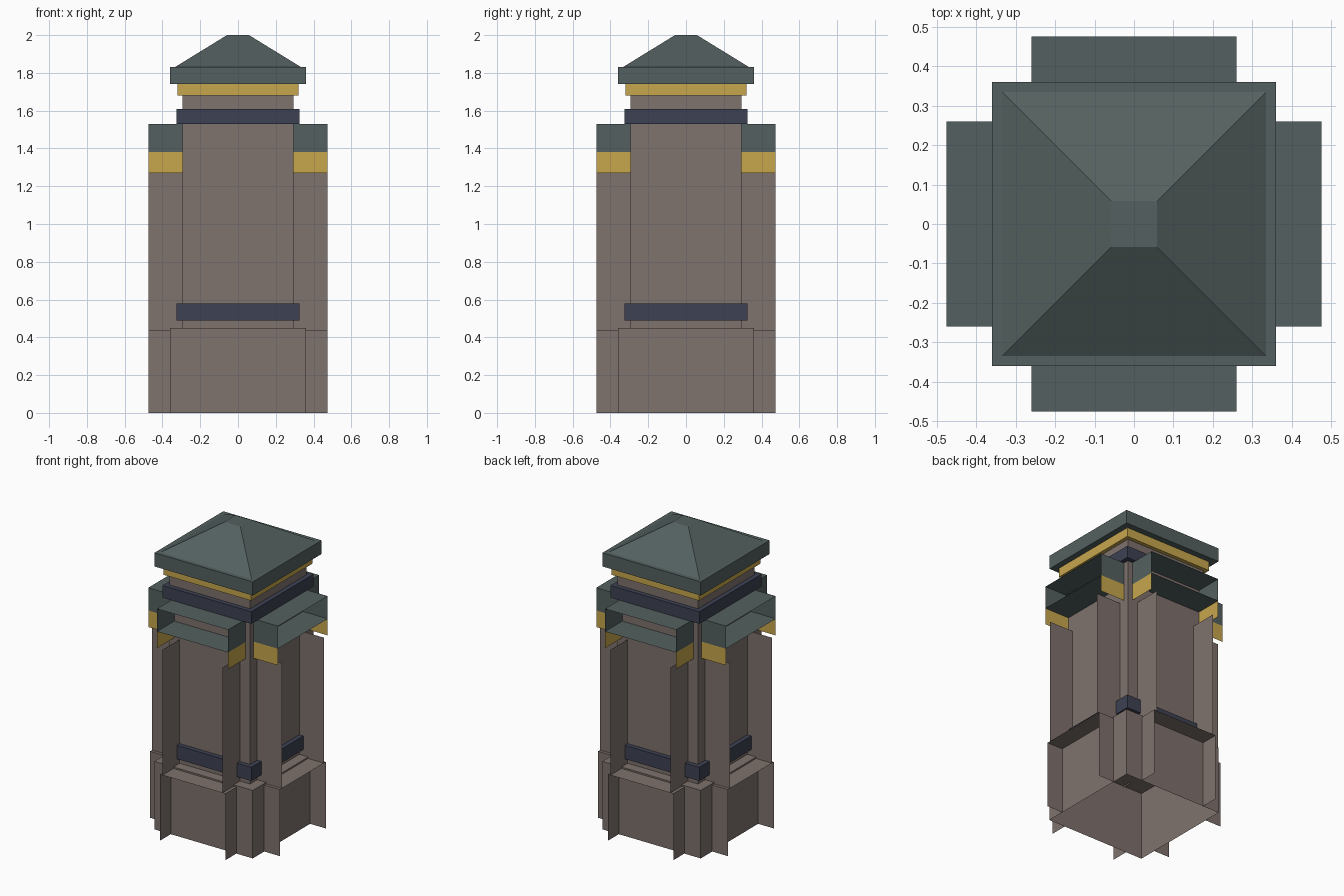
import bpy, bmesh
from math import pi
from mathutils import Matrix, Vector

default = bpy.data.objects.get("Cube")
if default:
    bpy.data.objects.remove(default, do_unlink=True)


def material(name, rgb):
    mat = bpy.data.materials.new(name)
    mat.use_nodes = True
    color = (*rgb, 1)
    mat.diffuse_color = color
    mat.node_tree.nodes["Principled BSDF"].inputs["Base Color"].default_value = color
    return mat


stone = material("warm grey stone", (0.21, 0.168, 0.153))
gold = material("gold trim", (0.57, 0.38, 0.073))
navy = material("navy band", (0.047, 0.053, 0.086))
slate = material("slate green", (0.088, 0.118, 0.116))

DIRS = {"left": (1, 0, 0), "right": (-1, 0, 0), "back": (0, 1, 0),
        "front": (0, -1, 0), "top": (0, 0, 1), "bottom": (0, 0, -1)}


def box(name, x, y, z, mat, skip=(), taper=1, turn=0):
    """Box between ranges, without the skipped sides; the top may taper."""
    bm = bmesh.new()
    bmesh.ops.create_cube(bm, size=1)
    bm.normal_update()
    gone = [f for f in bm.faces
            if any(f.normal.dot(Vector(DIRS[s])) > 0.9 for s in skip)]
    bmesh.ops.delete(bm, geom=gone, context="FACES")
    for v in bm.verts:
        k = taper if v.co.z > 0 else 1
        v.co = [lo + (hi - lo) * (c + 0.5)
                for c, (lo, hi) in zip(v.co, (x, y, z))]
        v.co.x *= k
        v.co.y *= k
    bm.transform(Matrix.Rotation(turn, 4, "Z"))
    mesh = bpy.data.meshes.new(name)
    bm.to_mesh(mesh)
    bm.free()
    mesh.materials.append(mat)
    obj = bpy.data.objects.new(name, mesh)
    bpy.context.collection.objects.link(obj)
    return obj


def square(name, half, z, mat, skip=(), taper=1):
    return box(name, (-half, half), (-half, half), z, mat, skip, taper)


# Central tower
square("base_block", 0.36, (0, 0.45), stone, ["bottom"])
square("shaft", 0.295, (0.45, 1.68), stone, ["top", "bottom"])
square("lower_band", 0.325, (0.49, 0.58), navy)
square("upper_band", 0.325, (1.53, 1.61), navy)
square("cornice", 0.32, (1.68, 1.74), gold)
square("roof_slab", 0.36, (1.74, 1.83), slate)
square("hip_roof", 0.335, (1.83, 2.0), slate, ["bottom"], 0.058 / 0.335)

# Open bay on each side: thin cheek walls, with ledges at the base and head
OPEN = ["front", "back"]
for i, side in enumerate(("front", "left", "back", "right")):
    def bay(part, half, inner, z, mat, skip):
        box(f"{side}_{part}", (-half, half), (-0.475, -inner), z, mat,
            OPEN + skip, turn=i * pi / 2)

    bay("bay_base", 0.24, 0.36, (0, 0.44), stone, ["bottom"])
    bay("bay_fins", 0.22, 0.295, (0.44, 1.27), stone, ["top", "bottom"])
    bay("bay_trim", 0.26, 0.295, (1.27, 1.38), gold, ["top", "bottom"])
    bay("bay_canopy", 0.26, 0.295, (1.38, 1.53), slate, [])
